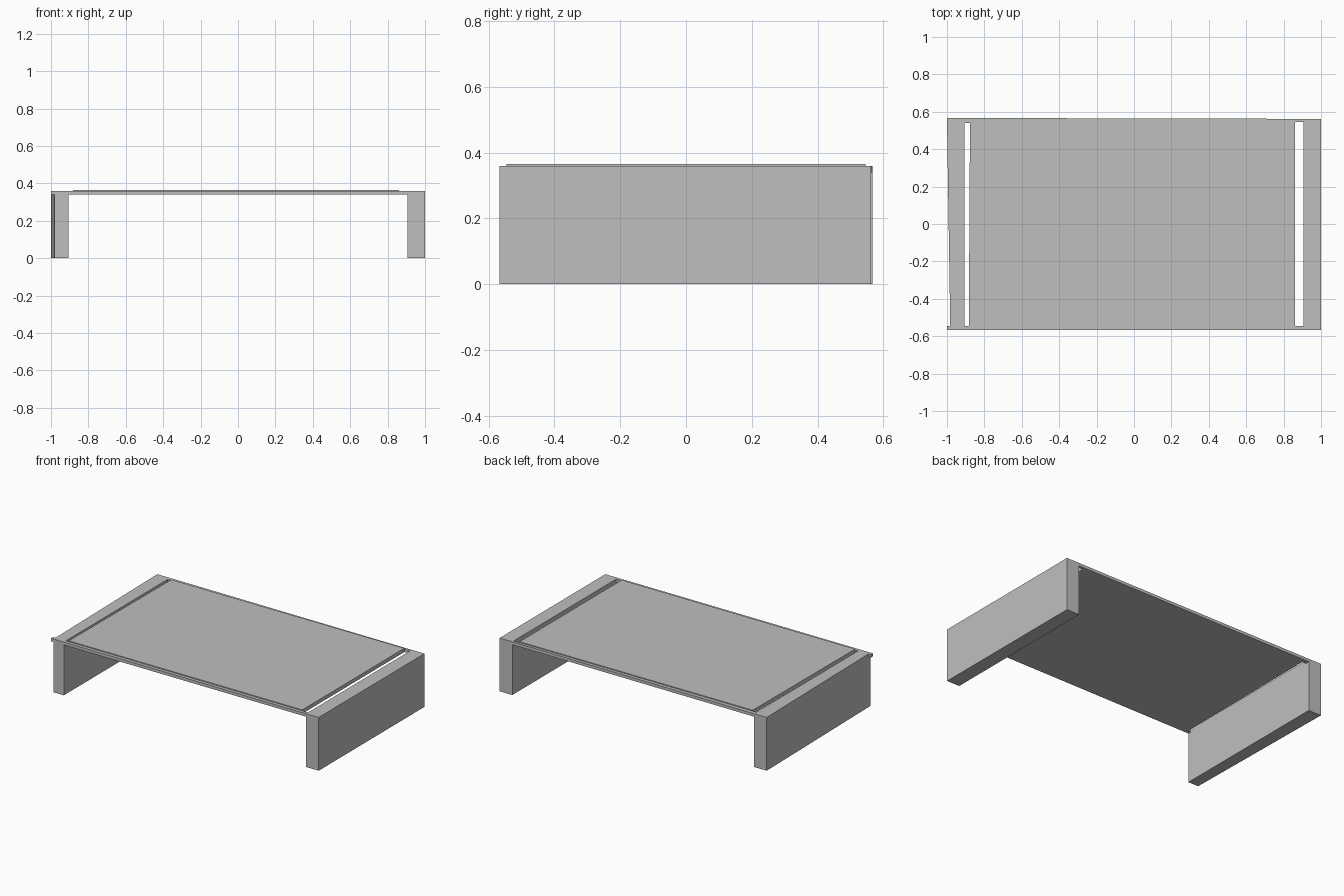
import bpy
import bmesh

cube = bpy.data.objects.get("Cube")
if cube:
    bpy.data.objects.remove(cube, do_unlink=True)

# Single plain grey finish
grey = bpy.data.materials.new("plain_grey")
grey.use_nodes = True
colour = (0.52, 0.52, 0.52, 1)
grey.diffuse_color = colour
grey.node_tree.nodes["Principled BSDF"].inputs["Base Color"].default_value = colour


def slab(name, plan, bottom, top):
    """Extrude a plan outline (x, y) from bottom to top."""
    bm = bmesh.new()
    face = bm.faces.new([bm.verts.new((x, y, bottom)) for x, y in plan])
    grown = bmesh.ops.extrude_face_region(bm, geom=[face])["geom"]
    for v in grown:
        if isinstance(v, bmesh.types.BMVert):
            v.co.z = top
    bmesh.ops.recalc_face_normals(bm, faces=bm.faces)
    mesh = bpy.data.meshes.new(name)
    bm.to_mesh(mesh)
    bm.free()
    mesh.materials.append(grey)
    obj = bpy.data.objects.new(name, mesh)
    bpy.context.collection.objects.link(obj)
    return obj


FRONT, FRONT_IN = -0.567, -0.545   # front rail depth
LEG_IN = 0.905                     # inner faces of the legs
UNDER, DECK, RAISED = 0.34, 0.36, 0.366


def back(x):
    """Back edge, very slightly out of square."""
    return 0.5645 - 0.0025 * x


def back_in(x):
    return 0.543 + 0.003 * x


# Side legs, the right one tapering toward the front
slab("left_leg", [(LEG_IN, FRONT), (1, FRONT), (1, back(1)), (LEG_IN, back(LEG_IN))], 0, DECK)
slab("right_leg", [(-0.982, FRONT), (-LEG_IN, FRONT), (-LEG_IN, back(-LEG_IN)), (-1, back(-1))], 0, DECK)

# Front and back rails joining the legs
slab("front_rail", [(-LEG_IN, FRONT), (LEG_IN, FRONT), (LEG_IN, FRONT_IN), (-LEG_IN, FRONT_IN)], UNDER, DECK)
slab("back_rail", [(-LEG_IN, back_in(-LEG_IN)), (LEG_IN, back_in(LEG_IN)),
                   (LEG_IN, back(LEG_IN)), (-LEG_IN, back(-LEG_IN))], UNDER, DECK)

# End of the front rail overhanging the tapered leg
slab("rail_overhang", [(-1, FRONT), (-0.982, FRONT), (-0.982, FRONT_IN), (-1, FRONT_IN)], UNDER, DECK)

# Raised top panel, leaving an open slot beside each leg
slab("top_panel", [(-0.883, FRONT_IN), (0.862, FRONT_IN), (0.862, back_in(0.862)),
                   (-0.877, back_in(-0.877))], UNDER, RAISED)
